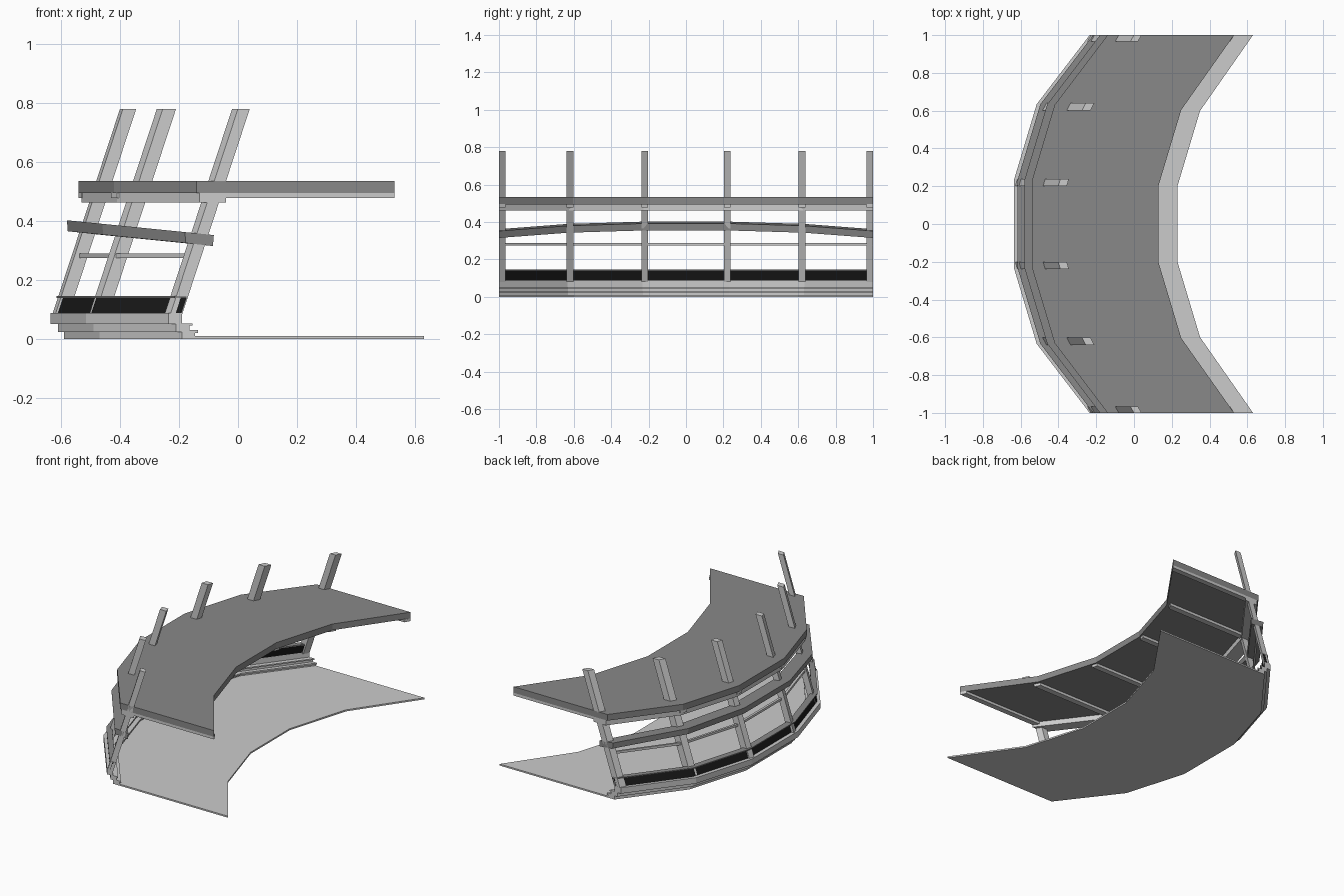
import bpy, bmesh

if "Cube" in bpy.data.objects:
    bpy.data.objects.remove(bpy.data.objects["Cube"])

SHIFT = [0.4, 0.12, 0, 0, 0.12, 0.4]   # x offset of the curved plan at each station
LEAN = 0.329                           # column lean, x per unit z


def material(name, v):
    m = bpy.data.materials.new(name)
    m.diffuse_color = (v, v, v, 1)
    m.use_nodes = True
    m.node_tree.nodes["Principled BSDF"].inputs["Base Color"].default_value = m.diffuse_color
    return m


dark = material("dark_panel", 0.25)
black = material("black_glass", 0.01)


def finish(name, bm, mat=None):
    bmesh.ops.recalc_face_normals(bm, faces=bm.faces)
    me = bpy.data.meshes.new(name)
    bm.to_mesh(me)
    bm.free()
    ob = bpy.data.objects.new(name, me)
    bpy.context.collection.objects.link(ob)
    if mat:
        me.materials.append(mat)
    return ob


def loft(name, rings, mat=None):
    """Skin closed rings of points and cap both ends."""
    bm = bmesh.new()
    vs = [[bm.verts.new(p) for p in r] for r in rings]
    n = len(vs[0])
    for a, b in zip(vs, vs[1:]):
        for i in range(n):
            j = (i + 1) % n
            bm.faces.new((a[i], a[j], b[j], b[i]))
    bm.faces.new(vs[0])
    bm.faces.new(vs[-1])
    return finish(name, bm, mat)


def sweep(name, profile, mat=None, fall=0.0):
    """Run an x-z profile round the faceted plan, mitred at the joints."""
    rings = []
    for k, s in enumerate(SHIFT):
        ring = []
        for x, z in profile:
            m = (0.23 - x) * 0.04
            y = [-1, -0.6 - m, -0.2 - m, 0.2 + m, 0.6 + m, 1][k]
            ring.append((x + s, y, z - fall * s))
        rings.append(ring)
    return loft(name, rings, mat)


def rect(x0, x1, z0, z1):
    return [(x0, z0), (x1, z0), (x1, z1), (x0, z1)]


# floor and stepped sill
sweep("floor", rect(-0.585, 0.23, 0, 0.01))
sweep("stepped_sill", [
    (-0.59, 0), (-0.545, 0), (-0.545, 0.02), (-0.535, 0.02), (-0.535, 0.03),
    (-0.565, 0.03), (-0.565, 0.045), (-0.555, 0.045), (-0.555, 0.053),
    (-0.59, 0.053), (-0.59, 0.088), (-0.635, 0.088), (-0.635, 0.05),
    (-0.61, 0.05), (-0.61, 0.024), (-0.59, 0.024)])

# low dark glazing strip with its cap
sweep("low_glazing", [(-0.612, 0.085), (-0.592, 0.085), (-0.574, 0.14), (-0.594, 0.14)], black)
sweep("glazing_cap", rect(-0.616, -0.575, 0.139, 0.146), dark)

# thin rail and tilted dark rail
sweep("thin_rail", rect(-0.54, -0.525, 0.274, 0.289))
sweep("tilted_rail", [(-0.577, 0.365), (-0.485, 0.355), (-0.482, 0.392), (-0.58, 0.402)],
      dark, fall=0.1)

# roof and the beam carrying it
sweep("roof", rect(-0.54, 0.13, 0.495, 0.535), dark)
sweep("roof_beam", rect(-0.53, -0.44, 0.462, 0.496))

# leaning columns and roof ribs: y range, top outer x at both y ends, width, plan shift
COLUMNS = [(0.202, 0.238, -0.40, -0.39, 0.045, 0.0),
           (0.602, 0.64, -0.275, -0.255, 0.045, 0.12),
           (0.965, 1.0, -0.02, 0.0, 0.04, 0.4)]
for side, sy in (("left", -1), ("right", 1)):
    for i, (y0, y1, xa, xb, w, s) in enumerate(COLUMNS):
        rings = []
        for z in (0.08, 0.78):
            d = -LEAN * (0.78 - z)
            rings.append([(xa + d, sy * y0, z), (xa + w + d, sy * y0, z),
                          (xb + w + d, sy * y1, z), (xb + d, sy * y1, z)])
        loft(f"column_{side}_{i + 1}", rings)
        sk = xb - xa
        rings = [[(s - 0.53 - sk, sy * y0, z), (s + 0.13 - sk, sy * y0, z),
                  (s + 0.13, sy * y1, z), (s - 0.53, sy * y1, z)] for z in (0.478, 0.496)]
        loft(f"roof_rib_{side}_{i + 1}", rings)
